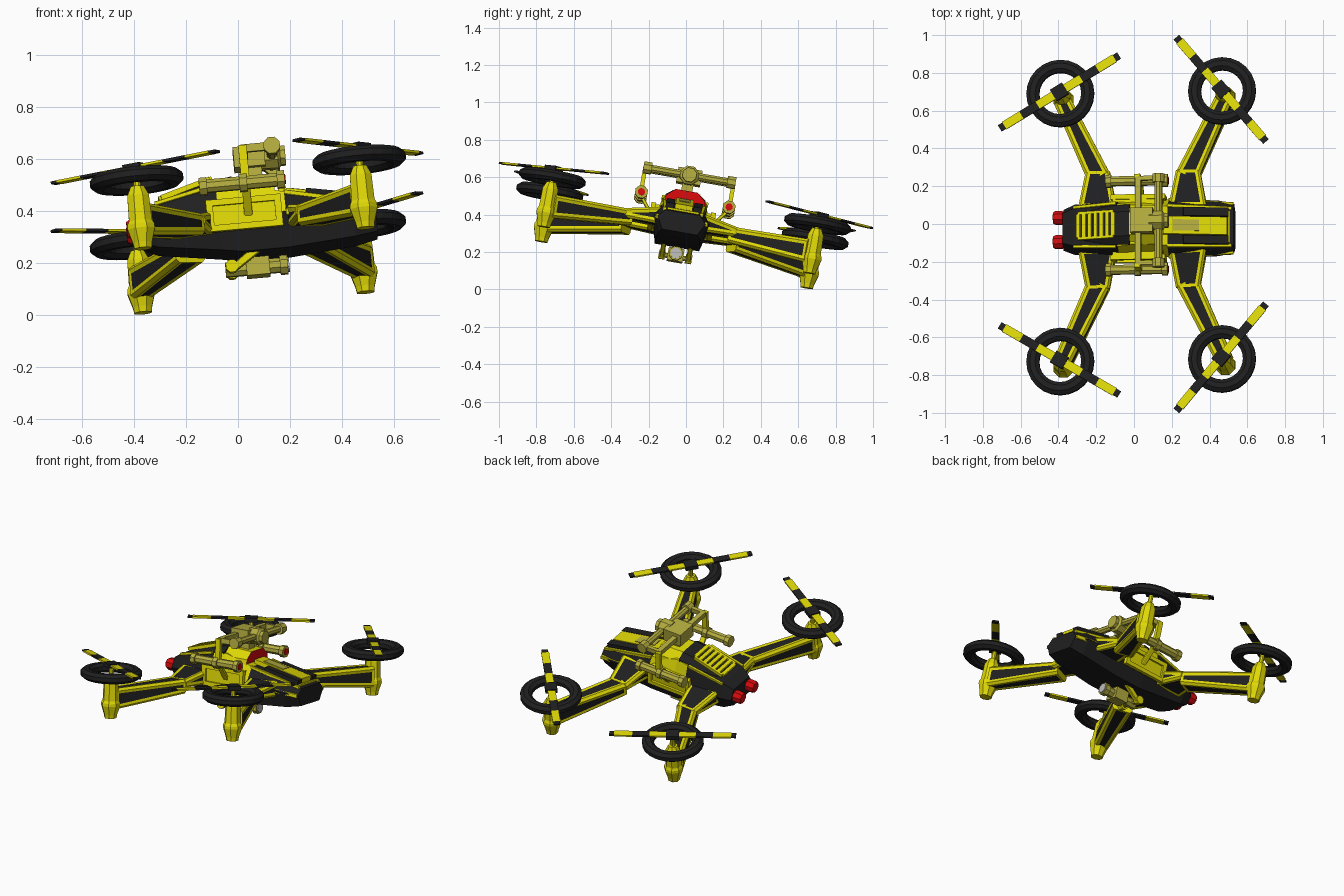
import bpy, bmesh, math
from mathutils import Matrix, Vector

if "Cube" in bpy.data.objects:
    bpy.data.objects.remove(bpy.data.objects["Cube"])

def mat(name, r, g, b):
    m = bpy.data.materials.new(name)
    m.diffuse_color = (r, g, b, 1)
    m.use_nodes = True
    m.node_tree.nodes["Principled BSDF"].inputs["Base Color"].default_value = m.diffuse_color
    return m

YEL = mat("yellow", .74, .69, .002)
BLK = mat("black", .014, .014, .015)
OLV = mat("dull_yellow", .46, .42, .05)
RED = mat("red", .68, .003, .004)
GRY = mat("lens_grey", .5, .5, .48)

# Whole craft banks sideways and lifts its nose (+x)
TILT = (Matrix.Translation((.045, -.025, .36)) @ Matrix.Rotation(math.radians(-9.9), 4, 'X')
        @ Matrix.Rotation(math.radians(-5.35), 4, 'Y'))

def make(name, bm, *mats):
    bmesh.ops.recalc_face_normals(bm, faces=bm.faces[:])
    me = bpy.data.meshes.new(name)
    bm.to_mesh(me)
    bm.free()
    for m in mats:
        me.materials.append(m)
    ob = bpy.data.objects.new(name, me)
    ob.matrix_world = TILT
    bpy.context.collection.objects.link(ob)
    return ob

def loft(bm, rings):
    """Skin a list of point rings, return side faces row by row."""
    vs = [[bm.verts.new(p) for p in r] for r in rings]
    n = len(vs[0])
    rows = [[bm.faces.new((a[i], a[(i + 1) % n], b[(i + 1) % n], b[i])) for i in range(n)]
            for a, b in zip(vs, vs[1:])]
    bm.faces.new(vs[0])
    bm.faces.new(vs[-1])
    return rows

def add_box(bm, c, size, pitch=0, yaw=0, idx=0):
    m = (Matrix.Translation(c) @ Matrix.Rotation(yaw, 4, 'Z') @ Matrix.Rotation(pitch, 4, 'Y')
         @ Matrix.Diagonal((*size, 1)))
    for v in bmesh.ops.create_cube(bm, size=1, matrix=m)['verts']:
        for f in v.link_faces:
            f.material_index = idx

def box(name, c, size, m, pitch=0):
    bm = bmesh.new()
    add_box(bm, c, size, pitch)
    return make(name, bm, m)

def spindle(name, p0, p1, prof, m, n=8):
    """Turned part from p0 to p1; prof lists (fraction, radius)."""
    p0, p1 = Vector(p0), Vector(p1)
    q = (p1 - p0).to_track_quat('Z', 'Y')
    bm = bmesh.new()
    loft(bm, [[p0.lerp(p1, t) + q @ Vector((r * math.cos(a), r * math.sin(a), 0))
               for a in [math.tau * (i + .5) / n for i in range(n)]] for t, r in prof])
    return make(name, bm, m)

def rod(name, p0, p1, r, m, n=8):
    return spindle(name, p0, p1, [(0, r), (1, r)], m, n)

def beam(name, p0, p1, s0, s1, c, border, m=(YEL, BLK)):
    """Chamfered tapering beam with inset dark panels on its four main sides."""
    p0, p1 = Vector(p0), Vector(p1)
    d = (p1 - p0)
    d.z = 0
    side = d.normalized().cross(Vector((0, 0, 1)))
    def ring(p, w, h):
        return [p + side * a + Vector((0, 0, b)) for a, b in
                ((w - c, h), (w, h - c), (w, c - h), (w - c, -h),
                 (c - w, -h), (-w, c - h), (-w, h - c), (c - w, h))]
    bm = bmesh.new()
    big = loft(bm, [ring(p0, *s0), ring(p1, *s1)])[0][1::2]
    bmesh.ops.recalc_face_normals(bm, faces=bm.faces[:])
    if border:
        bmesh.ops.inset_individual(bm, faces=big, thickness=border, depth=-.003, use_even_offset=True)
        for f in big:
            f.material_index = 1
    return make(name, bm, *m)

# Main hull: hexagonal sections along x (bottom, middle, top half widths and heights)
secs = [(-.42, .08, -.06, .11, -.01, .08, .05), (-.36, .10, -.085, .135, 0, .10, .085),
        (-.12, .11, -.12, .155, 0, .115, .13), (-.04, .12, -.135, .155, 0, .105, .135),
        (.14, .12, -.135, .155, 0, .105, .085), (.40, .115, -.115, .15, -.025, .105, .035),
        (.485, .095, -.10, .13, -.035, .095, .005)]
bm = bmesh.new()
rows = loft(bm, [[(x, hb, zb), (x, hm, zm), (x, ht, zt), (x, -ht, zt), (x, -hm, zm), (x, -hb, zb)]
                 for x, hb, zb, hm, zm, ht, zt in secs])
for k in (2, 3):
    for i in (1, 2, 3):
        rows[k][i].material_index = 1
make("hull", bm, BLK, YEL)

# Raised canopy with a red windscreen facing the nose
bm = bmesh.new()
loft(bm, [[(x, -.118, .04), (x, .118, .04), (x, .105, .12), (x, .06, z), (x, -.06, z), (x, -.105, .12)]
          for x, z in ((-.06, .168), (.105, .160))])
for f in bm.faces:
    if f.calc_center_median().x > .1:
        f.material_index = 1
make("canopy", bm, YEL, RED)
bm = bmesh.new()
loft(bm, [[(x, -w, .05), (x, w, .05), (x, w * .9, z - .03), (x, w * .55, z), (x, -w * .55, z),
           (x, -w * .9, z - .03)] for x, w, z in ((-.30, .10, .115), (-.16, .115, .155), (-.055, .12, .17))])
make("rear_cowl", bm, BLK)

# Rear grille with slats
p = math.atan2(-.04, .14)
bm = bmesh.new()
for s in (-1, 1):
    add_box(bm, (-.235, s * .068, .138), (.20, .014, .02), p)
for i in range(7):
    x = -.33 + .19 * i / 6
    add_box(bm, (x, 0, .138 + (x + .235) * .286), (.021, .125, .02), p)
make("rear_grille", bm, YEL)

# Nose deck, side rails and twin pods
p = math.atan2(.065, .34)
box("nose_deck", (.285, 0, .068), (.34, .095, .03), YEL, p)
box("nose_deck_inlay", (.24, 0, .092), (.14, .06, .008), OLV, p)
box("nose_band", (.46, 0, .014), (.012, .17, .02), YEL, p)
for s in (-1, 1):
    box("nose_pod", (.34, s * .075, .05), (.24, .045, .042), BLK, p)
    rod("thruster", (-.40, s * .065, 0), (-.435, s * .065, 0), .032, BLK)
    spindle("thruster_nozzle", (-.41, s * .065, .0), (-.475, s * .065, .0),
            [(0, .030), (.3, .038), (.8, .038), (1, .030)], RED)
    # Yellow trim along the edges
    beam("upper_trim", (.14, s * .108, .083), (.475, s * .10, .01), (.009, .009), (.009, .009), .002, 0)
    beam("lower_trim", (.14, s * .152, -.002), (.48, s * .131, -.035), (.009, .013), (.008, .012), .002, 0)
    beam("tail_trim", (-.13, s * .117, .13), (-.36, s * .105, .083), (.009, .009), (.008, .008), .002, 0)
    # Side window panel with a raised frame
    box("side_panel", (-.02, s * .142, .005), (.27, .04, .11), YEL)
    bm = bmesh.new()
    for e in (-1, 1):
        add_box(bm, (-.02, s * .162, .005 + e * .05), (.29, .026, .024))
        add_box(bm, (-.02 + e * .132, s * .162, .005), (.026, .0259, .1))
    make("side_panel_frame", bm, YEL)

# Arms, rotors and feet on all four corners
for sx in (-1, 1):
    for sy in (-1, 1):
        tag = ("front" if sx > 0 else "rear") + ("_left" if sy > 0 else "_right")
        cx, cy = sx * .43, sy * .72
        beam(tag + "_hip", (sx * .24, sy * .12, -.015), (sx * .24, sy * .315, -.03),
             (.10, .046), (.064, .024), .012, .016)
        beam(tag + "_arm", (sx * .235, sy * .285, -.047), (cx, cy - sy * .02, -.078),
             (.062, .043), (.046, .063), .014, .016)
        spindle(tag + "_pylon", (cx, cy, -.193), (cx, cy, .05),
                [(0, .036), (.09, .040), (.31, .057), (.38, .056), (.44, .048), (.85, .045), (1, .027)], YEL)
        rod(tag + "_mast", (cx, cy, .04), (cx, cy, .125), .014, YEL)
        # Rotor guard ring
        bm = bmesh.new()
        n, k = 24, 8
        grid = [[bm.verts.new((cx + (.146 + .037 * math.cos(b)) * math.cos(a),
                               cy + (.146 + .037 * math.cos(b)) * math.sin(a),
                               .074 + .031 * math.sin(b)))
                 for b in [math.tau * (j + .5) / k for j in range(k)]]
                for a in [math.tau * i / n for i in range(n)]]
        for i in range(n):
            g, h = grid[i], grid[(i + 1) % n]
            for j in range(k):
                bm.faces.new((g[j], g[(j + 1) % k], h[(j + 1) % k], h[j]))
        make(tag + "_guard_ring", bm, BLK)
        # Striped propeller
        yaw = math.radians(31 if sx < 0 else -50) * sy
        bm = bmesh.new()
        for e in (-1, 1):
            for a, b, idx in ((.035, .135, 0), (.135, .235, 1), (.235, .342, 0), (.342, .37, 1)):
                m = e * (a + b) / 2
                add_box(bm, (cx + m * math.cos(yaw), cy + m * math.sin(yaw), .126),
                        (b - a, .046 if b < .36 else .038, .01), 0, yaw, idx)
        add_box(bm, (cx, cy, .124), (.075, .07, .026), 0, yaw, 1)
        make(tag + "_propeller", bm, YEL, BLK)

# Upper gun rack: crossbars, brackets and side guns
rod("rack_axle", (.108, -.245, .245), (.108, .245, .245), .021, OLV)
box("rack_bar", (.0, 0, .245), (.03, .47, .03), OLV)
for s in (-1, 1):
    rod("axle_knob", (.108, s * .205, .245), (.108, s * .25, .245), .034, OLV)
    box("rack_end", (.05, s * .228, .245), (.10, .022, .03), OLV)
    box("rack_bracket", (-.005, s * .24, .188), (.032, .022, .135), YEL)
    beam("rack_strut", (-.005, s * .155, .0), (-.005, s * .235, .10), (.016, .014), (.016, .014), .004, 0)
    rod("side_gun", (-.175, s * .238, .11), (.14, s * .238, .11), .027, OLV)
    for x in (-.185, -.03, .115):
        rod("side_gun_collar", (x, s * .238, .11), (x + .03, s * .238, .11), .036, OLV)
    rod("side_gun_tip", (.14, s * .238, .11), (.149, s * .238, .11), .02, RED)

# Top turret
box("turret_block", (.02, 0, .243), (.12, .13, .08), OLV)
box("turret_post", (.03, 0, .18), (.07, .06, .10), OLV)
spindle("turret_barrel", (.06, 0, .243), (.16, 0, .243), [(0, .05), (.7, .053), (.8, .04), (1, .04)], OLV)

# Belly gun on its fork
for s in (-1, 1):
    beam("fork_arm", (.05, s * .072, -.10), (-.065, s * .072, -.18), (.013, .02), (.013, .018), .004, 0)
    rod("fork_knob", (-.085, s * .055, -.182), (-.085, s * .09, -.182), .026, YEL)
rod("fork_axle", (-.085, -.085, -.182), (-.085, .085, -.182), .014, OLV)
rod("belly_gun", (-.11, 0, -.182), (.125, 0, -.182), .03, OLV)
box("belly_gun_block", (.015, 0, -.182), (.09, .085, .07), OLV)
rod("belly_gun_collar", (.10, 0, -.182), (.13, 0, -.182), .039, OLV)
rod("belly_gun_lens", (.13, 0, -.182), (.136, 0, -.182), .03, GRY)
